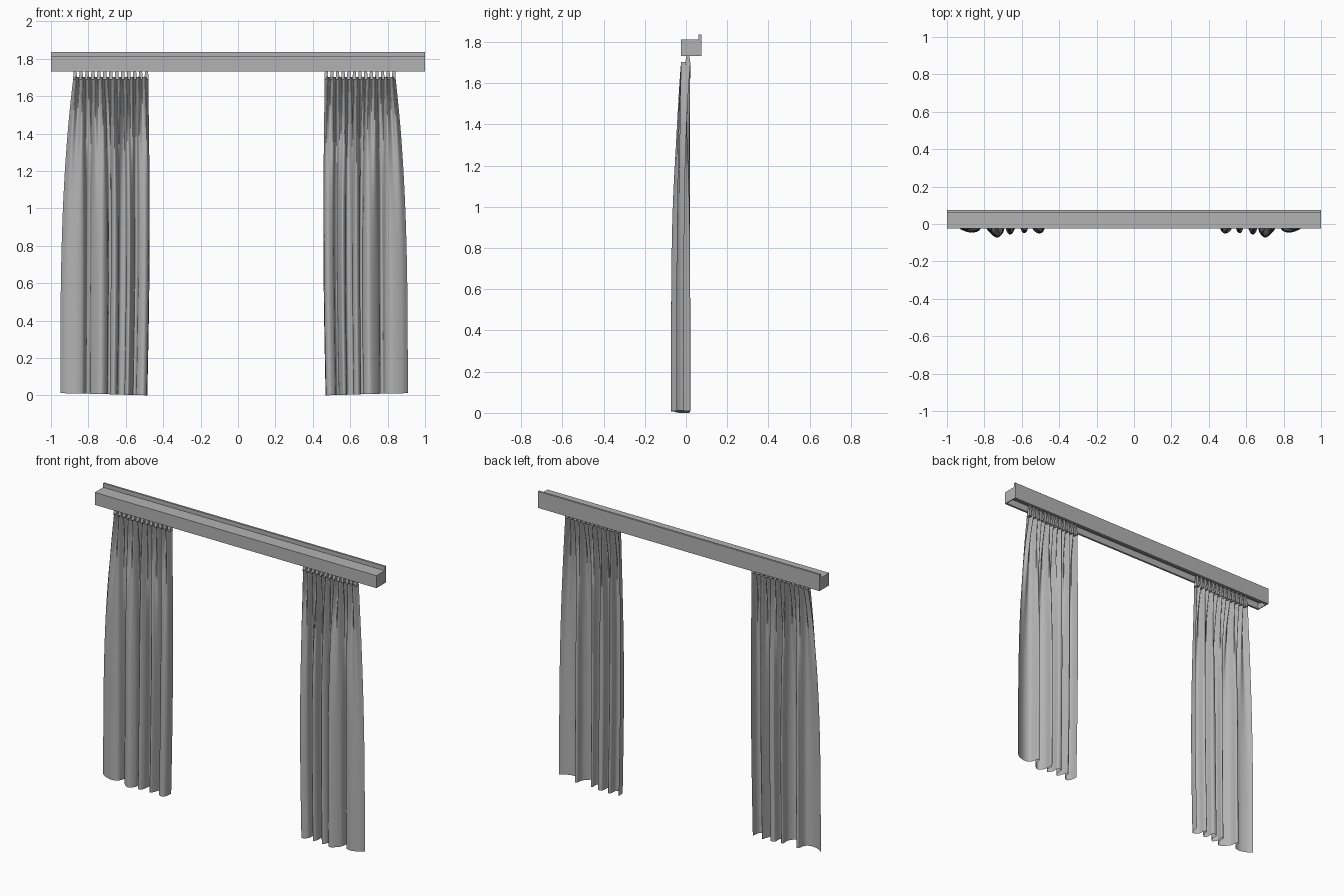
import bpy, bmesh, math
from mathutils import Vector

if "Cube" in bpy.data.objects:
    bpy.data.objects.remove(bpy.data.objects["Cube"])

# Dark grey finish shared by all parts
GREY = bpy.data.materials.new("dark_grey")
GREY.diffuse_color = (0.45, 0.45, 0.45, 1)
GREY.use_nodes = True
GREY.node_tree.nodes["Principled BSDF"].inputs["Base Color"].default_value = GREY.diffuse_color


def make_object(name, verts, faces, smooth=False):
    mesh = bpy.data.meshes.new(name)
    mesh.from_pydata(verts, [], faces)
    bm = bmesh.new()
    bm.from_mesh(mesh)
    bmesh.ops.recalc_face_normals(bm, faces=bm.faces)
    bm.to_mesh(mesh)
    bm.free()
    if smooth:
        mesh.shade_smooth()
    mesh.materials.append(GREY)
    obj = bpy.data.objects.new(name, mesh)
    bpy.context.collection.objects.link(obj)
    return obj


def extrude_x(name, profile, x0, x1):
    n = len(profile)
    verts = [(x, y, z) for x in (x0, x1) for y, z in profile]
    faces = [(i, (i + 1) % n, n + (i + 1) % n, n + i) for i in range(n)]
    faces += [tuple(range(n)), tuple(range(n, 2 * n))]
    return make_object(name, verts, faces)


# Pelmet: hollow channel with raised back flange and turned-in bottom lips
F, B, Z0, Z1, ZT, T = -0.024, 0.074, 1.731, 1.811, 1.837, 0.008
extrude_x("pelmet", [
    (F, Z0), (F, Z1), (B - 0.013, Z1), (B - 0.013, ZT), (B, ZT), (B, Z0),
    (B - 0.018, Z0), (B - 0.018, Z0 + T), (B - T, Z0 + T), (B - T, Z1 - T),
    (F + T, Z1 - T), (F + T, Z0 + T), (F + 0.013, Z0 + T), (F + 0.013, Z0)], -0.995, 0.995)

# End caps
for side, s in (("left", -1), ("right", 1)):
    extrude_x("end_cap_" + side, [
        (F, Z0), (F, Z1), (B - 0.013, Z1), (B - 0.013, ZT), (B, ZT), (B, Z0)],
        s * 0.995, s * 1.0)

# Curtain track inside the pelmet
extrude_x("curtain_track", [(0.0, 1.765), (0.0, Z1 - T), (0.022, Z1 - T), (0.022, 1.765)],
          -0.995, 0.995)

# Hem cross-section of the left curtain, seen from above
HEM = [(-0.95, -0.01), (-0.92, -0.032), (-0.87, -0.046), (-0.83, -0.035), (-0.815, 0.0),
       (-0.81, 0.018), (-0.795, 0.016), (-0.785, -0.03), (-0.735, -0.072), (-0.70, -0.04),
       (-0.697, 0.01), (-0.683, 0.01), (-0.685, -0.03), (-0.665, -0.056), (-0.645, -0.03),
       (-0.64, 0.015), (-0.61, 0.015), (-0.605, -0.03), (-0.587, -0.047), (-0.567, 0.0),
       (-0.56, 0.02), (-0.547, 0.01), (-0.54, -0.03), (-0.51, -0.05), (-0.49, -0.03),
       (-0.485, 0.015)]
TOP, HOOKS, COLS, ROWS = 1.703, 13, 260, 40
X_LEFT, X_RIGHT = -0.88, -0.48


def spline(points, count):
    p = [Vector(q) for q in points]
    p = [2 * p[0] - p[1]] + p + [2 * p[-1] - p[-2]]
    dense = []
    for i in range(1, len(p) - 2):
        a, b, c, d = p[i - 1:i + 3]
        for k in range(16):
            t = k / 16
            dense.append(0.5 * (2 * b + (c - a) * t + (2 * a - 5 * b + 4 * c - d) * t * t
                                + (3 * b - a - 3 * c + d) * t ** 3))
    dense.append(p[-2])
    lengths = [0.0]
    for a, b in zip(dense, dense[1:]):
        lengths.append(lengths[-1] + (b - a).length)
    # Even spacing along the fold path
    out, j = [], 0
    for i in range(count + 1):
        s = lengths[-1] * i / count
        while j < len(dense) - 2 and lengths[j + 1] < s:
            j += 1
        f = (s - lengths[j]) / (lengths[j + 1] - lengths[j])
        out.append(dense[j].lerp(dense[j + 1], min(f, 1)))
    return out


hem = spline(HEM, COLS)


def build_curtain(side, place):
    # Cloth: fine pleats at the heading relax into wide folds at the hem
    verts, faces = [], []
    for r in range(ROWS + 1):
        v = r / ROWS
        w, wy = 1 - v ** 3, 1 - v ** 4.5
        for c in range(COLS + 1):
            u = c / COLS
            zb = 0.012 * (1 - u)
            top_x = X_LEFT + (X_RIGHT - X_LEFT) * u
            top_y = -0.001 + 0.023 * math.cos(2 * math.pi * (HOOKS - 1) * u)
            x = top_x + (hem[c].x - top_x) * w + 0.012 * u * math.sin(math.pi * v)
            y = top_y + (hem[c].y - top_y) * wy
            verts.append((place(x), y, zb + (TOP - zb) * v))
    n = COLS + 1
    for r in range(ROWS):
        for c in range(COLS):
            a = r * n + c
            faces.append((a, a + 1, a + n + 1, a + n))
    make_object(side + "_curtain", verts, faces, True)

    # Hanging tabs that taper up into the track
    verts, faces = [], []
    for i in range(HOOKS):
        x = X_LEFT + 0.009 + (X_RIGHT - X_LEFT - 0.018) * i / (HOOKS - 1)
        k = len(verts)
        for z, hw, y0, y1 in ((1.69, 0.011, -0.006, 0.022), (1.738, 0.008, 0.003, 0.016),
                              (1.767, 0.006, 0.007, 0.015)):
            verts += [(place(x - hw), y0, z), (place(x + hw), y0, z),
                      (place(x + hw), y1, z), (place(x - hw), y1, z)]
        for b in (k, k + 4):
            faces += [(b + j, b + (j + 1) % 4, b + 4 + (j + 1) % 4, b + 4 + j) for j in range(4)]
        faces += [(k, k + 1, k + 2, k + 3), (k + 8, k + 9, k + 10, k + 11)]
    make_object(side + "_hanging_tabs", verts, faces)


# Right curtain is a slightly narrower mirror of the left one
build_curtain("left", lambda x: x)
build_curtain("right", lambda x: -0.945 * x + 0.01)
